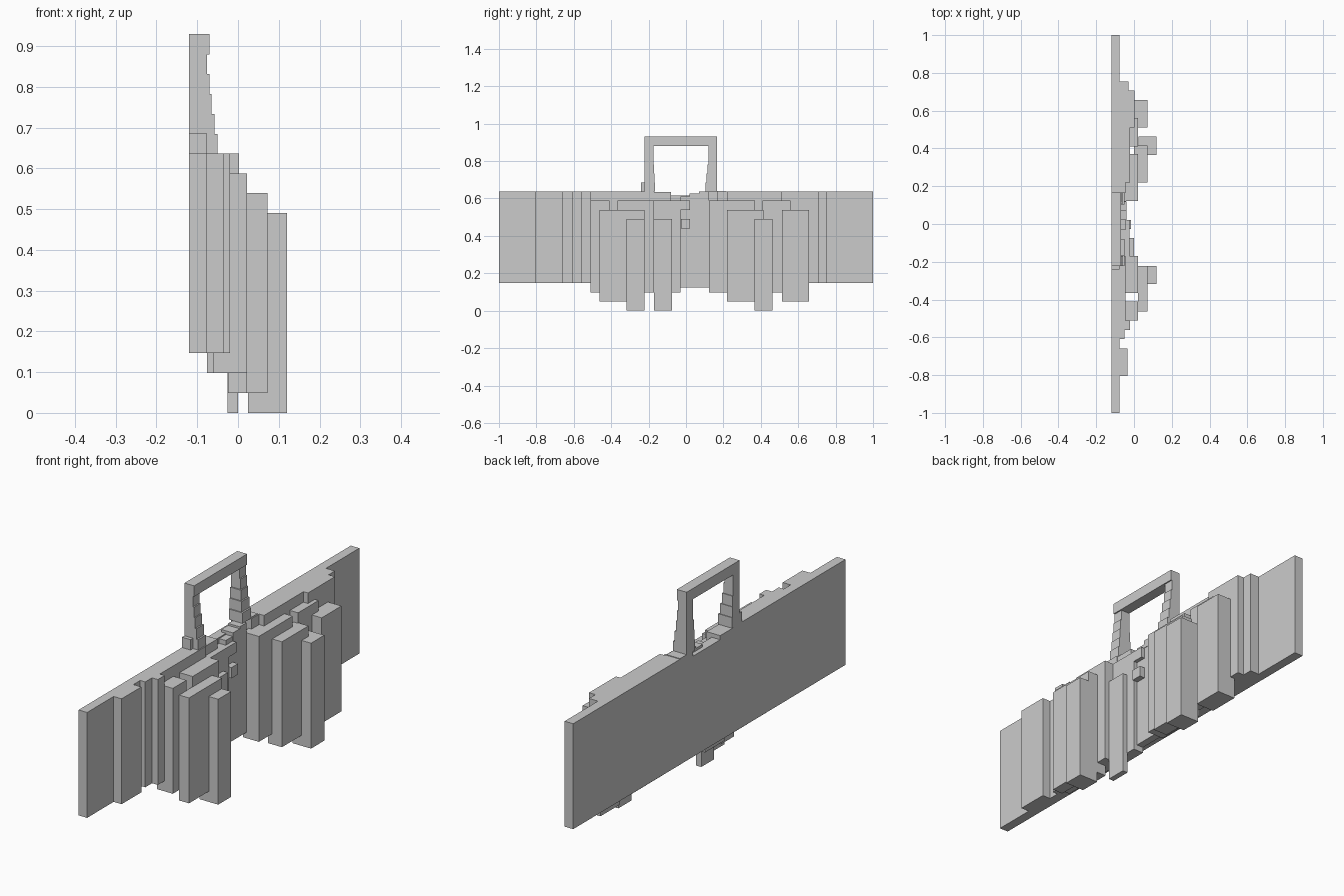
import bpy, bmesh


def boxes(name, items):
    """One object from boxes given as (x0, x1, y0, y1, z0, z1)."""
    bm = bmesh.new()
    for x0, x1, y0, y1, z0, z1 in items:
        geo = bmesh.ops.create_cube(bm, size=1)
        for v in geo['verts']:
            v.co.x = x1 if v.co.x > 0 else x0
            v.co.y = y1 if v.co.y > 0 else y0
            v.co.z = z1 if v.co.z > 0 else z0
    me = bpy.data.meshes.new(name)
    bm.to_mesh(me)
    bm.free()
    ob = bpy.data.objects.new(name, me)
    bpy.context.collection.objects.link(ob)
    return ob


def layer(name, zbase, items):
    """Upright slabs of one shared height; items are (x0, x1, y0, y1)."""
    return boxes(name, [(*i, zbase, zbase + 0.49) for i in items])


BACK, FACE = -0.12, -0.076

# Long back wall, slightly lower inside the handle opening
boxes("wall", [(BACK, FACE, -1, -0.175, 0.147, 0.637),
               (BACK, FACE, 0.12, 1, 0.147, 0.637),
               (BACK, FACE, -0.175, 0.12, 0.147, 0.615)])

# Thick ribs standing on the wall face
layer("wall_ribs", 0.147, [
    (FACE, -0.035, -0.805, -0.66), (FACE, -0.05, -0.61, -0.56),
    (FACE, -0.02, -0.56, -0.51), (FACE, -0.045, -0.51, -0.17),
    (FACE, -0.045, 0.165, 0.22), (FACE, -0.02, 0.22, 0.56),
    (FACE, 0.003, 0.51, 0.708), (FACE, -0.03, 0.708, 0.755)])

# Centre panel
boxes("centre_panel", [(FACE, -0.042, -0.03, 0.122, 0.125, 0.61)])

# Three stepped rows of hanging slabs, each lower and further out
layer("inner_slabs", 0.098, [
    (-0.06, 0.022, -0.51, -0.41), (-0.06, 0.022, -0.365, -0.17),
    (FACE, -0.024, -0.175, -0.03), (-0.06, 0.022, 0.122, 0.37),
    (-0.025, 0.022, 0.41, 0.56)])
layer("middle_slabs", 0.049, [
    (-0.024, 0.072, -0.32, -0.222), (0.02, 0.072, -0.463, -0.27),
    (0.0, 0.072, 0.22, 0.415), (-0.02, 0.072, 0.512, 0.657)])
layer("outer_slabs", 0.0, [
    (0.024, 0.12, -0.317, -0.222), (-0.026, 0.0, -0.17, -0.075),
    (0.024, 0.12, 0.365, 0.463)])

# Small cubes on the centre panel
boxes("centre_cubes", [(-0.046, -0.015, -0.027, 0.022, 0.44, 0.49),
                       (-0.06, -0.024, -0.03, 0.022, 0.539, 0.588)])

# Handle: posts stepping thinner upward, plus top bar
depths = [-0.05, -0.058, -0.065, -0.07, -0.076]
inset = [0.016, 0.011, 0.006, 0.0, 0.0]
parts = [(BACK, -0.07, -0.222, 0.167, 0.88, 0.93)]
for i, (d, t) in enumerate(zip(depths, inset)):
    z0 = 0.636 + i * 0.0488
    parts.append((BACK, d, -0.222, -0.175 + t * 0.6, z0, z0 + 0.0488))
    parts.append((BACK, d, 0.12 - t, 0.167, z0, z0 + 0.0488))
boxes("handle", parts)

# Small blocks around the handle base
boxes("handle_feet", [(BACK, FACE, -0.24, -0.222, 0.636, 0.685),
                      (BACK, -0.05, -0.175, -0.08, 0.59, 0.634),
                      (BACK, -0.05, 0.167, 0.215, 0.62, 0.64),
                      (-0.1, -0.04, 0.02, 0.07, 0.59, 0.627),
                      (-0.1, -0.04, 0.07, 0.12, 0.59, 0.636)])
